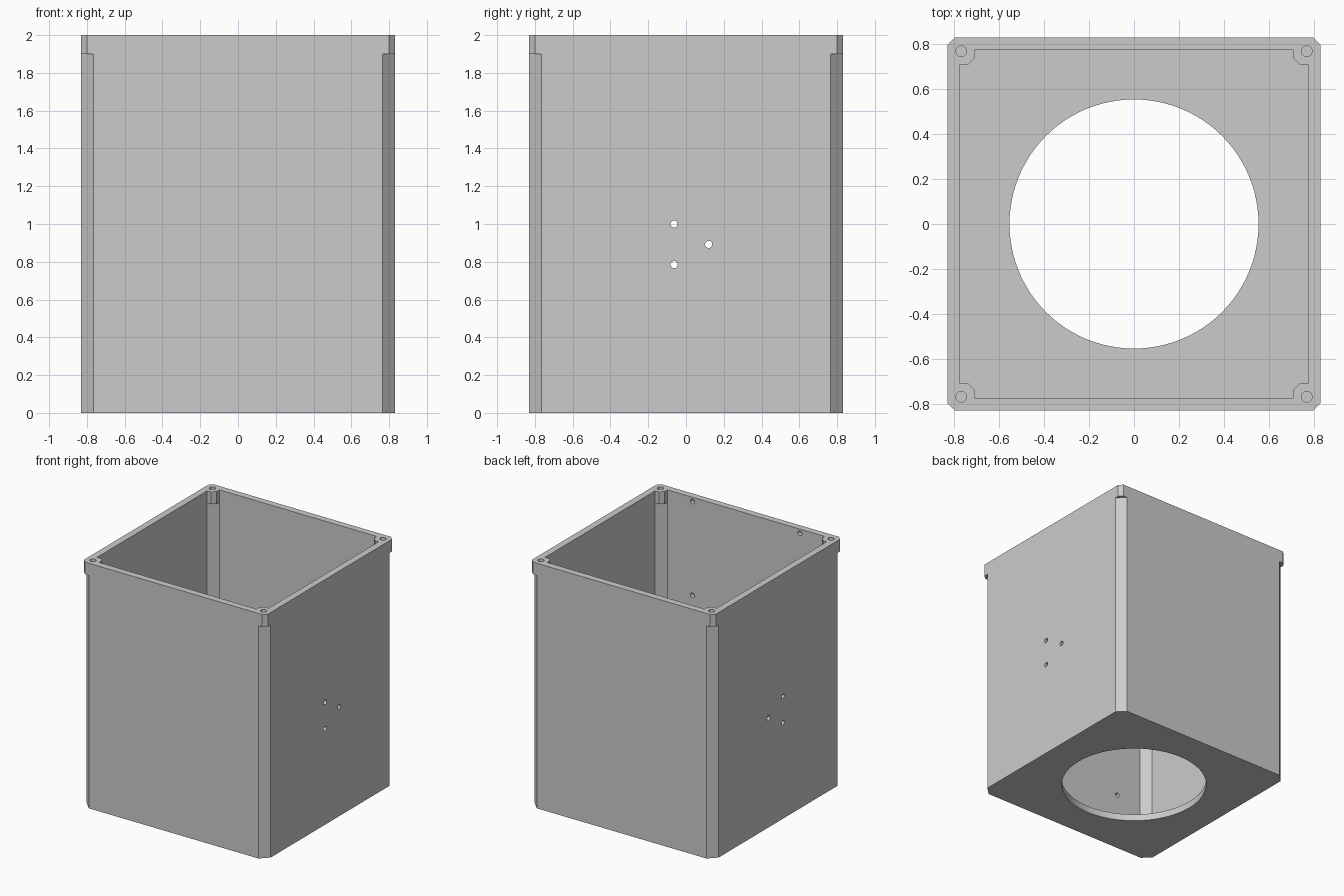
import bpy, bmesh, math
from mathutils import Matrix

if "Cube" in bpy.data.objects:
    bpy.data.objects.remove(bpy.data.objects["Cube"])

H, W, IN, FLOOR = 2.0, 0.83, 0.775, 0.055   # height, outer half, inner half, floor
STEP = 1.9                                  # underside of the collar and bosses

grey = bpy.data.materials.new("plain grey")
grey.diffuse_color = (0.6, 0.6, 0.6, 1)
grey.use_nodes = True
grey.node_tree.nodes["Principled BSDF"].inputs["Base Color"].default_value = grey.diffuse_color


def prism(name, points, z0, z1):
    """Extrude a flat outline from z0 to z1."""
    bm = bmesh.new()
    base = bm.faces.new([bm.verts.new((x, y, z0)) for x, y in points])
    ext = bmesh.ops.extrude_face_region(bm, geom=[base])
    verts = [v for v in ext["geom"] if isinstance(v, bmesh.types.BMVert)]
    bmesh.ops.translate(bm, verts=verts, vec=(0, 0, z1 - z0))
    return finish(name, bm)


def rod(name, loc, r, depth, axis="Z", sides=24):
    """Cylinder centred at loc along an axis."""
    bm = bmesh.new()
    rot = {"Z": Matrix(), "X": Matrix.Rotation(math.pi / 2, 4, "Y"),
           "Y": Matrix.Rotation(math.pi / 2, 4, "X")}[axis]
    bmesh.ops.create_cone(bm, cap_ends=True, segments=sides, radius1=r, radius2=r,
                          depth=depth, matrix=Matrix.Translation(loc) @ rot)
    return finish(name, bm)


def finish(name, bm):
    bmesh.ops.recalc_face_normals(bm, faces=bm.faces)
    me = bpy.data.meshes.new(name)
    bm.to_mesh(me)
    bm.free()
    me.materials.append(grey)
    ob = bpy.data.objects.new(name, me)
    bpy.context.collection.objects.link(ob)
    return ob


def four_corners(corner):
    """Repeat a corner's points (counter-clockwise) around the square."""
    out = []
    for _ in range(4):
        out += corner
        corner = [(-y, x) for x, y in corner]
    return out


# outer block with a small corner chamfer
box = prism("square_housing", four_corners([(W, W - 0.03), (W - 0.03, W)]), 0, H)
cutters = []

# wider corner chamfers below the collar
for sx in (-1, 1):
    for sy in (-1, 1):
        tri = [(0.715 * sx, 0.88 * sy), (0.88 * sx, 0.715 * sy), (0.88 * sx, 0.88 * sy)]
        cutters.append(prism("corner_cutter", tri, -0.1, STEP))

# main cavity, then the narrower mouth that leaves four corner bosses
cutters.append(prism("cavity_cutter", four_corners([(IN, 0.71), (0.71, IN)]), FLOOR, STEP))
cutters.append(prism("mouth_cutter", four_corners(
    [(IN, 0.71), (0.74, 0.71), (0.71, 0.74), (0.71, IN)]), 1.5, H + 0.1))

# round opening in the floor
cutters.append(rod("floor_opening_cutter", (0, 0, 0), 0.555, 0.4, sides=96))

# screw holes in the corners
for sx in (-1, 1):
    for sy in (-1, 1):
        cutters.append(rod("screw_cutter", (0.77 * sx, 0.77 * sy, H), 0.024, 0.2))

# three small holes through both side walls
for y, z in ((-0.063, 1.0), (0.12, 0.892), (-0.063, 0.785)):
    cutters.append(rod("side_hole_cutter", (0, y, z), 0.019, 2, "X"))

# blind holes inside the front wall
for x in (-0.485, 0.485):
    for z in (0.43, 1.2, 1.965):
        cutters.append(rod("blind_hole_cutter", (x, -IN, z), 0.019, 0.07, "Y"))

bpy.context.view_layer.objects.active = box
box.select_set(True)
for c in cutters:
    mod = box.modifiers.new("cut", "BOOLEAN")
    mod.operation, mod.solver, mod.object = "DIFFERENCE", "EXACT", c
    bpy.ops.object.modifier_apply(modifier=mod.name)
    bpy.data.objects.remove(c)

bpy.ops.object.select_all(action="DESELECT")
box.select_set(True)
bpy.ops.object.shade_smooth_by_angle(angle=math.radians(30))
